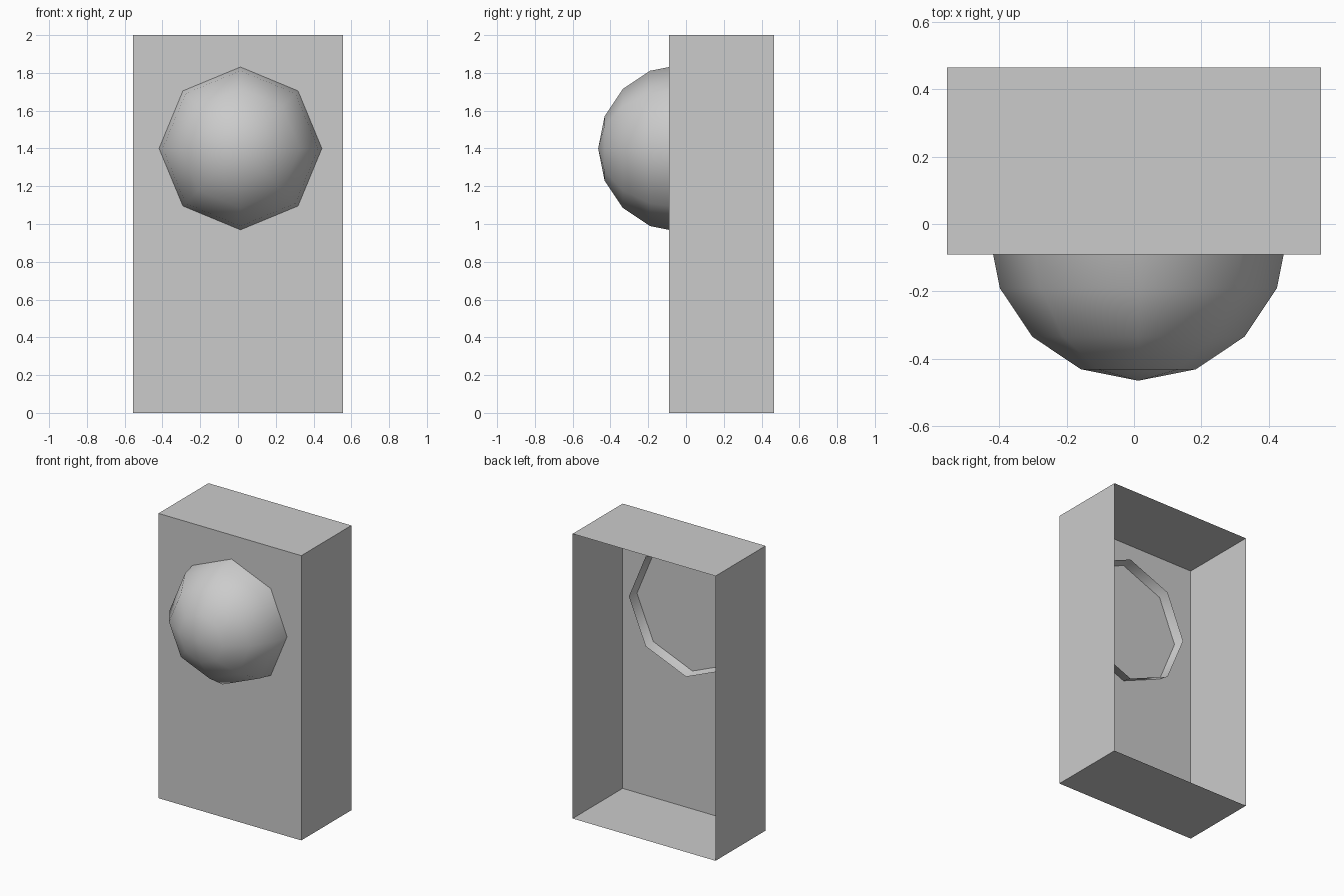
import bpy, bmesh
from math import radians
from mathutils import Matrix, Vector

if "Cube" in bpy.data.objects:
    bpy.data.objects.remove(bpy.data.objects["Cube"])


def add_object(name, bm, smooth=False):
    for f in bm.faces:
        f.smooth = smooth
    mesh = bpy.data.meshes.new(name)
    bm.to_mesh(mesh)
    bm.free()
    obj = bpy.data.objects.new(name, mesh)
    bpy.context.collection.objects.link(obj)
    return obj


# Thin-walled casing, open at the back
bm = bmesh.new()
bmesh.ops.create_cube(bm, size=1, matrix=Matrix.Translation((0, 0.1875, 1))
                      @ Matrix.Diagonal((1.11, 0.555, 2, 1)))
bm.normal_update()
back = [f for f in bm.faces if f.normal.y > 0.9]
bmesh.ops.delete(bm, geom=back, context='FACES_ONLY')
add_object("casing", bm)

# Eight-sided half-sphere bulging from the front, its open rim inside the casing
bm = bmesh.new()
bmesh.ops.create_uvsphere(bm, u_segments=8, v_segments=8, radius=0.445)
lower = [v for v in bm.verts if v.co.z < -0.01]
bmesh.ops.delete(bm, geom=lower, context='VERTS')
bm.transform(Matrix.Translation((0.013, -0.02, 1.4)) @ Matrix.Rotation(radians(90), 4, 'X'))
add_object("dome", bm, smooth=True)
